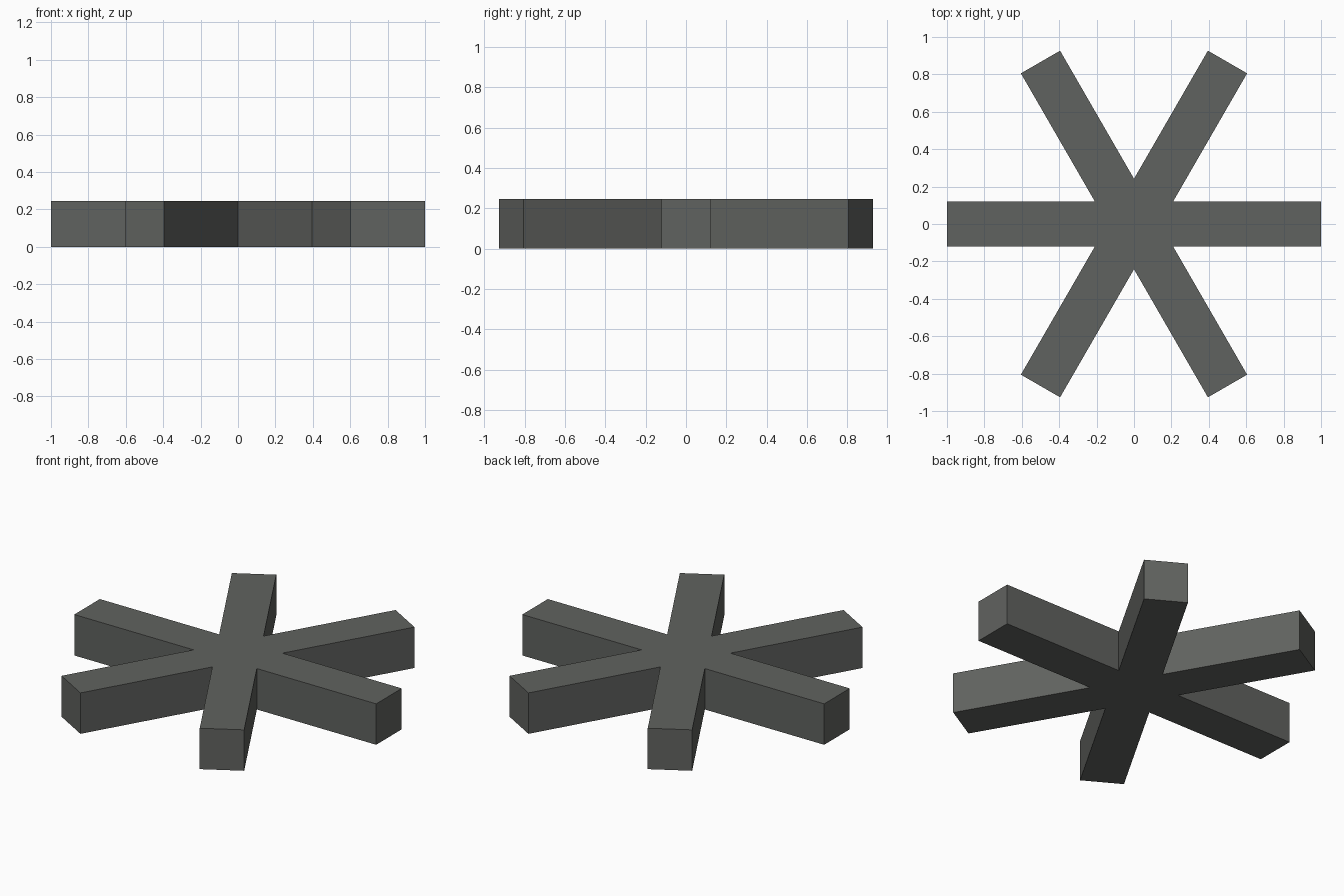
import bpy, bmesh, math
from mathutils import Vector

if "Cube" in bpy.data.objects:
    bpy.data.objects.remove(bpy.data.objects["Cube"])

ARMS = 6
HALF_W = 0.121    # half the arm width
HEIGHT = 0.245
REACH = 1.0       # centre to arm tip

# One flat dark grey
mat = bpy.data.materials.new("dark grey")
mat.diffuse_color = (0.118, 0.123, 0.115, 1.0)
mat.use_nodes = True
mat.node_tree.nodes["Principled BSDF"].inputs["Base Color"].default_value = mat.diffuse_color

# Star outline: per arm, the two tip corners and the inner notch after it
notch = HALF_W / math.sin(math.pi / ARMS)
outline = []
for i in range(ARMS):
    a = 2 * math.pi * i / ARMS
    along = Vector((math.cos(a), math.sin(a), 0))
    side = Vector((-math.sin(a), math.cos(a), 0))
    n = a + math.pi / ARMS
    outline += [along * REACH - side * HALF_W,
                along * REACH + side * HALF_W,
                Vector((math.cos(n), math.sin(n), 0)) * notch]

# Extrude the outline into a solid six-armed star
bm = bmesh.new()
base = bm.faces.new([bm.verts.new(p) for p in outline])
top = bmesh.ops.extrude_face_region(bm, geom=[base], use_keep_orig=True)["geom"]
bmesh.ops.translate(bm, vec=(0, 0, HEIGHT),
                    verts=[g for g in top if isinstance(g, bmesh.types.BMVert)])
bmesh.ops.recalc_face_normals(bm, faces=bm.faces)

mesh = bpy.data.meshes.new("six_armed_star")
bm.to_mesh(mesh)
bm.free()
mesh.materials.append(mat)
star = bpy.data.objects.new("six_armed_star", mesh)
bpy.context.collection.objects.link(star)
